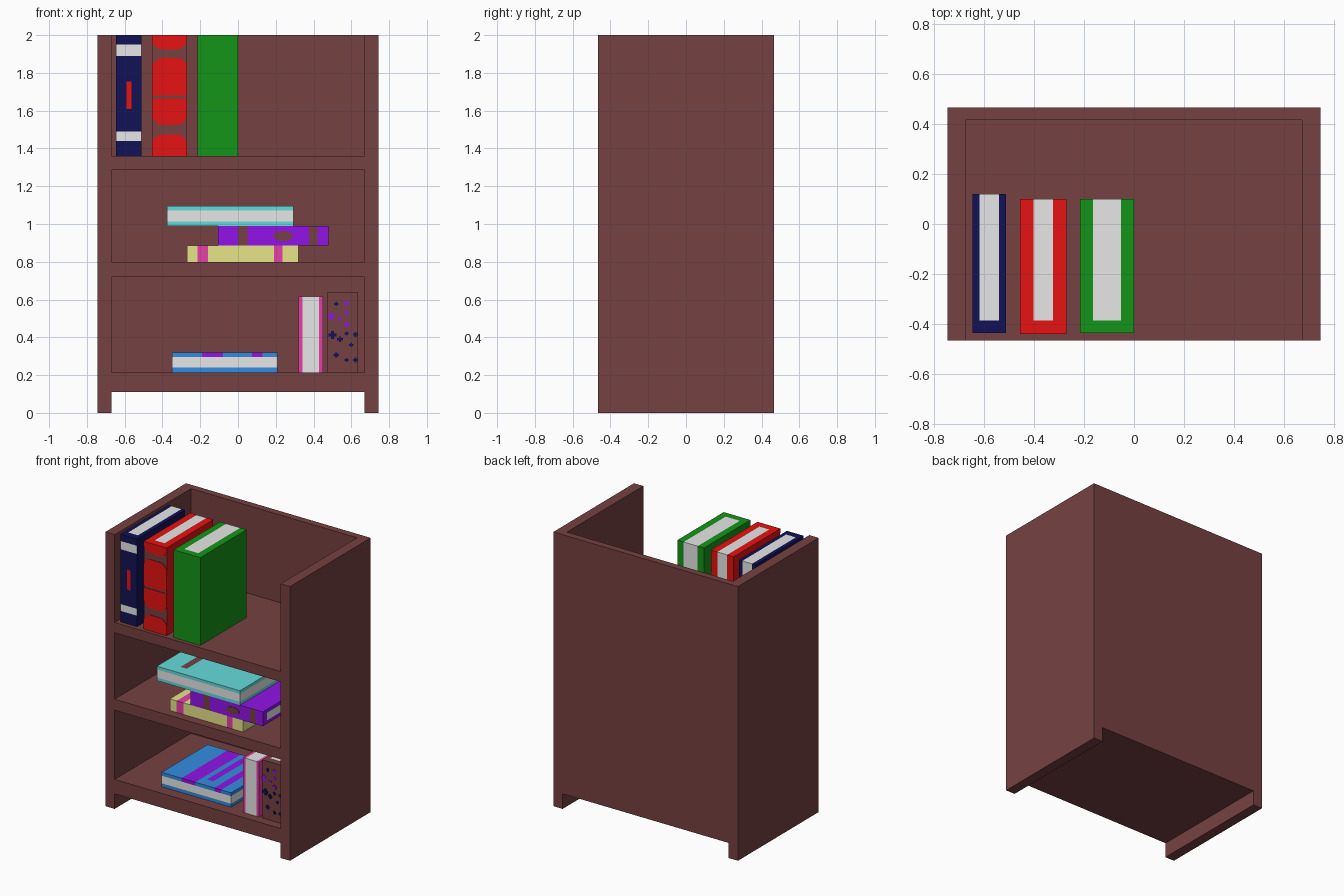
import bpy, bmesh, math
from mathutils import Vector

if "Cube" in bpy.data.objects:
    bpy.data.objects.remove(bpy.data.objects["Cube"], do_unlink=True)

COLOURS = {
    "brown": (0.18, 0.053, 0.053), "white": (0.8, 0.8, 0.8),
    "red": (0.8, 0.006, 0.006), "green": (0.007, 0.30, 0.009),
    "navy": (0.006, 0.006, 0.095), "purple": (0.28, 0.007, 0.8),
    "teal": (0.13, 0.71, 0.71), "khaki": (0.8, 0.78, 0.25),
    "pink": (0.8, 0.05, 0.40), "blue": (0.033, 0.265, 0.75),
}
MATS = {}
for name, rgb in COLOURS.items():
    m = bpy.data.materials.new(name)
    m.use_nodes = True
    m.diffuse_color = (*rgb, 1)
    m.node_tree.nodes["Principled BSDF"].inputs["Base Color"].default_value = (*rgb, 1)
    MATS[name] = m


def finish(name, bm, colours):
    bmesh.ops.recalc_face_normals(bm, faces=bm.faces[:])
    mesh = bpy.data.meshes.new(name)
    bm.to_mesh(mesh)
    bm.free()
    for c in colours:
        mesh.materials.append(MATS[c])
    obj = bpy.data.objects.new(name, mesh)
    bpy.context.collection.objects.link(obj)
    return obj


def direction(normal):
    """Name of the axis a face looks along, such as '-y'."""
    i = max(range(3), key=lambda k: abs(normal[k]))
    return ("+" if normal[i] > 0 else "-") + "xyz"[i]


def box(name, lo, hi, colour, paints=()):
    """Box with painted regions: each paint is (colour, directions, {axis: (low, high)})."""
    bm = bmesh.new()
    bmesh.ops.create_cube(bm, size=1)
    for v in bm.verts:
        v.co = Vector([lo[i] + (v.co[i] + 0.5) * (hi[i] - lo[i]) for i in range(3)])
    cuts = {(a, c) for _, _, region in paints for a, r in region.items() for c in r}
    for a, c in sorted(cuts):
        i = "xyz".index(a)
        if lo[i] + 1e-4 < c < hi[i] - 1e-4:
            co, no = Vector(), Vector()
            co[i], no[i] = c, 1
            bmesh.ops.bisect_plane(bm, geom=bm.verts[:] + bm.edges[:] + bm.faces[:],
                                   plane_co=co, plane_no=no, dist=1e-6)
    bm.normal_update()
    colours = [colour]
    for paint, dirs, region in paints:
        if paint not in colours:
            colours.append(paint)
        for f in bm.faces:
            mid = f.calc_center_median()
            if direction(f.normal) in dirs and all(
                    r[0] - 1e-4 <= mid["xyz".index(a)] <= r[1] + 1e-4 for a, r in region.items()):
                f.material_index = colours.index(paint)
    return finish(name, bm, colours)


def book(name, lo, hi, colour, thick, cover, spine="-y", paints=()):
    """Closed book: white page block on every side but the covers and the spine."""
    i = "xyz".index(thick)
    region = {thick: (lo[i] + cover, hi[i] - cover)}
    region["y"] = (lo[1] + 0.05, hi[1]) if spine == "-y" else (lo[1], hi[1] - 0.05)
    dirs = {s + a for s in "+-" for a in "xyz" if a != thick} - {spine}
    return box(name, lo, hi, colour, [("white", dirs, region)] + list(paints))


def plate(name, points, y, colour):
    """Thin front-facing plate from an x-z outline."""
    bm = bmesh.new()
    face = bm.faces.new([bm.verts.new((x, y, z)) for x, z in points])
    ext = bmesh.ops.extrude_face_region(bm, geom=[face])
    for v in ext["geom"]:
        if isinstance(v, bmesh.types.BMVert):
            v.co.y -= 0.004
    return finish(name, bm, [colour])


def rounded(x0, x1, z_flat, z_round, r=0.055):
    """Outline with two square corners at z_flat and two rounded ones at z_round."""
    s = 1 if z_round > z_flat else -1
    h = min(r, abs(z_round - z_flat))
    arc = [(math.cos(t * math.pi / 12), math.sin(t * math.pi / 12)) for t in range(7)]
    pts = [(x0, z_flat), (x1, z_flat)]
    pts += [(x1 - r + r * c, z_round - s * h + s * h * k) for c, k in arc]
    pts += [(x0 + r - r * c, z_round - s * h + s * h * k) for c, k in reversed(arc)]
    clean = [p for i, p in enumerate(pts) if (Vector(p) - Vector(pts[i - 1])).length > 1e-4]
    return clean


# Bookcase: two sides, three shelves, back
W, IN, D = 0.745, 0.67, 0.465
box("left_side", (IN, -D, 0), (W, D, 2), "brown")
box("right_side", (-W, -D, 0), (-IN, D, 2), "brown")
box("back_panel", (-IN, 0.415, 0.11), (IN, D, 2), "brown")
for name, z0, z1 in (("bottom_shelf", 0.11, 0.215), ("middle_shelf", 0.72, 0.80),
                     ("top_shelf", 1.285, 1.36)):
    box(name, (-IN, -D, z0), (IN, 0.415, z1), "brown")

# Standing books on the top shelf
F = -0.435
around = {"-y", "+x", "-x"}
book("navy_book", (-0.645, F, 1.36), (-0.51, 0.12, 2), "navy", "x", 0.028, paints=[
    ("white", {"-y"}, {"z": (1.89, 1.95)}),
    ("white", {"-y"}, {"z": (1.44, 1.49)}),
    ("red", {"-y"}, {"x": (-0.59, -0.565), "z": (1.61, 1.755)})])
book("red_book", (-0.455, F, 1.36), (-0.27, 0.10, 2), "red", "x", 0.053, paints=[
    ("brown", {"-y"}, {"z": (1.36, 2)})])
for i, (flat, curved) in enumerate(((2, 1.925), (1.68, 1.88), (1.665, 1.525), (1.36, 1.475))):
    plate("red_spine_panel_%d" % (i + 1), rounded(-0.455, -0.27, flat, curved), F, "red")
book("green_book", (-0.215, F, 1.36), (0, 0.10, 2), "green", "x", 0.051)

# Stacked books on the middle shelf
G = -0.40
book("khaki_book", (-0.27, G, 0.80), (0.32, 0.10, 0.885), "khaki", "z", 0.02, paints=[
    ("pink", {"-y", "+z"}, {"x": (-0.215, -0.16)}),
    ("pink", {"-y", "+z"}, {"x": (0.19, 0.235)})])
book("purple_book", (-0.105, G, 0.885), (0.48, 0.10, 0.99), "purple", "z", 0.025, paints=[
    ("brown", {"-y"}, {"x": (0.0, 0.05)}),
    ("brown", {"-y"}, {"x": (0.375, 0.42)})])
plate("purple_spine_oval", [(0.24 + 0.052 * math.cos(t * math.pi / 8),
                             0.936 + 0.026 * math.sin(t * math.pi / 8)) for t in range(16)],
      G, "brown")
book("teal_book", (-0.375, G, 0.99), (0.295, 0.12, 1.095), "teal", "z", 0.023, "+y", [
    ("brown", {"+z"}, {"x": (-0.24, -0.19), "y": (-0.32, -0.02)})])

# Books on the bottom shelf
book("blue_book", (-0.35, -0.38, 0.215), (0.21, 0.15, 0.32), "blue", "z", 0.025, "+y", [
    ("purple", {"+z", "-y", "+y"}, {"x": (-0.19, -0.08), "z": (0.295, 0.32)}),
    ("purple", {"+z", "-y", "+y"}, {"x": (0.075, 0.13), "z": (0.295, 0.32)}),
    ("purple", {"+z"}, {"x": (-0.04, 0.01), "y": (-0.30, 0.10)})])
book("pink_book", (0.32, G, 0.215), (0.45, 0.08, 0.615), "pink", "x", 0.021, "+y")
book("speckled_book", (0.475, G, 0.215), (0.635, 0.08, 0.64), "brown", "x", 0.03)

# Speckles on the spine: small crosses (x, z, half size)
SPECKS = {
    "purple": [(0.492, 0.512, 0.02), (0.54, 0.50, 0.01), (0.575, 0.58, 0.013),
               (0.575, 0.53, 0.012), (0.575, 0.465, 0.015)],
    "navy": [(0.52, 0.577, 0.012), (0.50, 0.412, 0.022), (0.54, 0.39, 0.015),
             (0.575, 0.42, 0.011), (0.622, 0.415, 0.014), (0.60, 0.36, 0.012),
             (0.52, 0.306, 0.014), (0.575, 0.28, 0.011), (0.622, 0.28, 0.012)],
}
for colour, specks in SPECKS.items():
    for i, (x, z, s) in enumerate(specks):
        t = s * 0.4
        cross = [(-t, -s), (t, -s), (t, -t), (s, -t), (s, t), (t, t),
                 (t, s), (-t, s), (-t, t), (-s, t), (-s, -t), (-t, -t)]
        plate("%s_speck_%d" % (colour, i + 1), [(x + a, z + b) for a, b in cross], G, colour)
